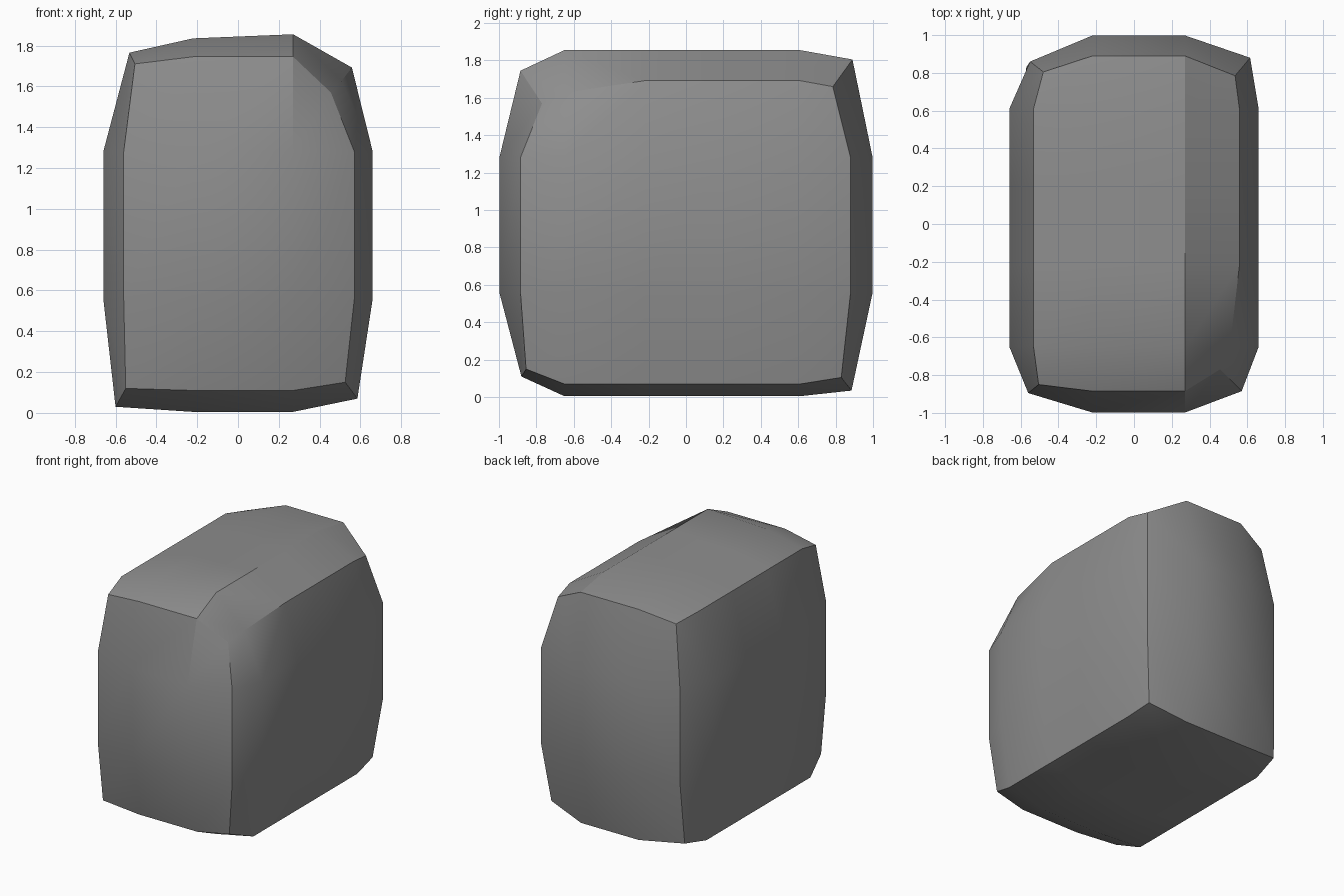
import bpy, bmesh, math
from itertools import product

cube = bpy.data.objects.get("Cube")
if cube:
    bpy.data.objects.remove(cube, do_unlink=True)

# Inner grid lines along each axis; the two ends are added as outer layers
STATIONS = [(-0.22, 0.27), (-0.65, -0.22, 0.2, 0.61), (0.56, 1.28)]
LAST = [len(s) + 1 for s in STATIONS]

# How far each side bulges, keyed by (axis, end)
BULGE = {(0, 0): -0.66, (0, 1): 0.66, (1, 0): -0.998, (1, 1): 0.998,
         (2, 0): 0.005, (2, 1): 1.845}

# Long edges, keyed by end on each axis (None = the axis the edge follows)
EDGES = {
    (0, 0, None): (-0.56, -0.895), (1, 0, None): (0.57, -0.885),
    (0, 1, None): (-0.55, 0.86), (1, 1, None): (0.615, 0.88),
    (0, None, 0): (-0.6, 0.03), (1, None, 0): (0.585, 0.07),
    (0, None, 1): (-0.532, 1.765), (1, None, 1): (0.558, 1.692),
    (None, 0, 0): (-0.88, 0.11), (None, 1, 0): (0.885, 0.035),
    (None, 0, 1): (-0.885, 1.745), (None, 1, 1): (0.89, 1.805),
}

# Chipped corners
CORNERS = {
    (0, 0, 0): (-0.55, -0.85, 0.12), (1, 0, 0): (0.525, -0.855, 0.15),
    (0, 1, 0): (-0.57, 0.83, 0.08), (1, 1, 0): (0.56, 0.83, 0.105),
    (0, 0, 1): (-0.505, -0.85, 1.71), (1, 0, 1): (0.455, -0.77, 1.57),
    (0, 1, 1): (-0.48, 0.805, 1.73), (1, 1, 1): (0.535, 0.785, 1.66),
}


def position(index):
    """Place a grid point on a corner, an edge or a side of the block."""
    ends = tuple({0: 0, LAST[a]: 1}.get(index[a]) for a in range(3))
    outer = [a for a in range(3) if ends[a] is not None]
    if len(outer) == 3:
        return CORNERS[ends]
    point = [0 if a in outer else STATIONS[a][index[a] - 1] for a in range(3)]
    if len(outer) == 2:
        for axis, value in zip(outer, EDGES[ends]):
            point[axis] = value
        # the upper edge sinks toward the chipped front corner
        if ends == (1, None, 1) and index[1] == 1:
            point[0] -= 0.05
            point[2] -= 0.065
    else:
        axis = outer[0]
        point[axis] = BULGE[axis, ends[axis]]
        if (axis, ends[axis]) == (2, 1):
            point[2] += 0.01 if index[0] == 2 else -0.01
    return point


# Stone block
bm = bmesh.new()
verts = {}
for index in product(*(range(n + 1) for n in LAST)):
    if any(index[a] in (0, LAST[a]) for a in range(3)):
        verts[index] = bm.verts.new(position(index))

for axis in range(3):
    u, v = [a for a in range(3) if a != axis]
    for end, i, j in product((0, LAST[axis]), range(LAST[u]), range(LAST[v])):
        quad = []
        for di, dj in ((0, 0), (1, 0), (1, 1), (0, 1)):
            key = [0, 0, 0]
            key[axis], key[u], key[v] = end, i + di, j + dj
            quad.append(verts[tuple(key)])
        bm.faces.new(quad)
bmesh.ops.recalc_face_normals(bm, faces=bm.faces[:])

mesh = bpy.data.meshes.new("stone_block")
bm.to_mesh(mesh)
bm.free()
stone = bpy.data.objects.new("stone_block", mesh)
bpy.context.collection.objects.link(stone)

# Grey stone colour
grey = bpy.data.materials.new("stone_grey")
grey.use_nodes = True
grey.diffuse_color = (0.27, 0.27, 0.27, 1)
grey.node_tree.nodes["Principled BSDF"].inputs["Base Color"].default_value = (0.27, 0.27, 0.27, 1)
mesh.materials.append(grey)

# Smooth sides with crisp main edges
bpy.ops.object.select_all(action='DESELECT')
stone.select_set(True)
bpy.context.view_layer.objects.active = stone
bpy.ops.object.shade_smooth_by_angle(angle=math.radians(30))
